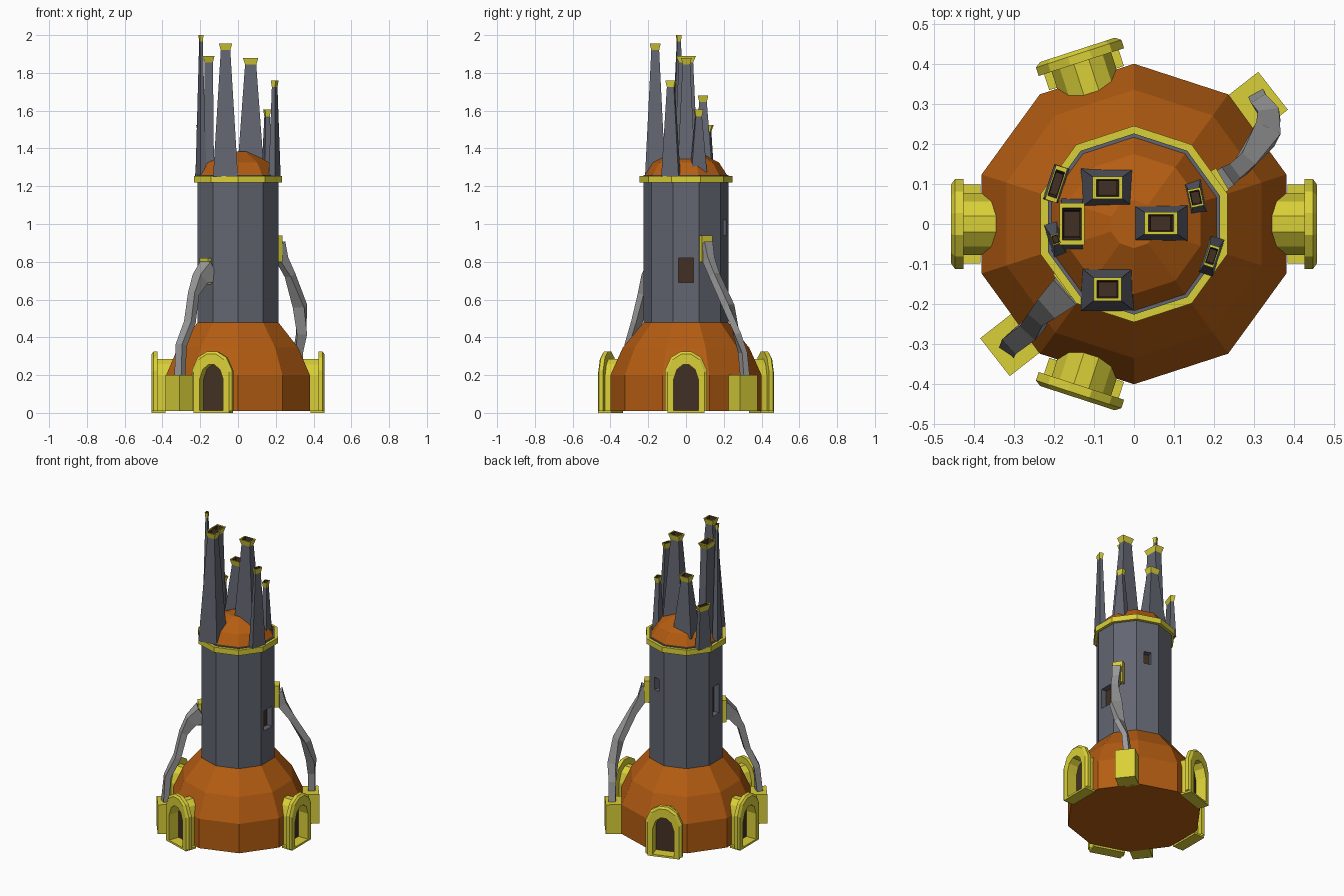
import bpy, bmesh, math
from mathutils import Vector

if "Cube" in bpy.data.objects:
    bpy.data.objects.remove(bpy.data.objects["Cube"])


def material(name, rgb):
    m = bpy.data.materials.new(name)
    m.diffuse_color = (*rgb, 1)
    m.use_nodes = True
    m.node_tree.nodes["Principled BSDF"].inputs["Base Color"].default_value = m.diffuse_color
    return m


ORANGE = material("burnt orange", (0.46, 0.11, 0.006))
YELLOW = material("brass yellow", (0.70, 0.63, 0.04))
SLATE = material("slate", (0.125, 0.132, 0.165))
GREY = material("steel grey", (0.33, 0.33, 0.33))
BROWN = material("dark brown", (0.055, 0.030, 0.018))


def loft(name, loops, mats, ids, closed=True, caps=(None, None)):
    """Joins successive loops; ids gives the material of each strip, caps of both ends."""
    bm = bmesh.new()
    rows = [[bm.verts.new(p) for p in loop] for loop in loops]
    n = len(rows[0])
    for a, b, i in zip(rows, rows[1:], ids):
        for k in range(n if closed else n - 1):
            j = (k + 1) % n
            bm.faces.new((a[k], a[j], b[j], b[k])).material_index = i
    for row, i in zip((rows[0], rows[-1]), caps):
        if i is not None:
            bm.faces.new(row).material_index = i
    bmesh.ops.recalc_face_normals(bm, faces=bm.faces)
    me = bpy.data.meshes.new(name)
    bm.to_mesh(me)
    bm.free()
    for m in mats:
        me.materials.append(m)
    ob = bpy.data.objects.new(name, me)
    bpy.context.collection.objects.link(ob)
    return ob


def ring(r, z, n=10):
    return [(r * math.cos(math.pi / 2 + 2 * math.pi * k / n),
             r * math.sin(math.pi / 2 + 2 * math.pi * k / n), z) for k in range(n)]


def rect(cx, cy, z, a, b, deg):
    """Rectangle of half sizes a, b turned about z."""
    c, s = math.cos(math.radians(deg)), math.sin(math.radians(deg))
    return [(cx + c * u - s * v, cy + s * u + c * v, z)
            for u, v in ((-a, -b), (a, -b), (a, b), (-a, b))]


def block(name, cx, cy, z0, z1, a, b, deg, mat):
    return loft(name, [rect(cx, cy, z0, a, b, deg), rect(cx, cy, z1, a, b, deg)],
                [mat], [0], caps=(0, 0))


# Ten-sided body
loft("base_dome", [ring(.40, .01), ring(.40, .20), ring(.335, .345), ring(.224, .48)],
     [ORANGE], [0] * 3, caps=(0, 0))
tower = loft("tower", [ring(.226, .47), ring(.226, 1.26)], [SLATE, BROWN], [0], caps=(0, 0))
loft("tower_band", [ring(.22, 1.22), ring(.245, 1.22), ring(.245, 1.255), ring(.22, 1.255)],
     [YELLOW], [0] * 3)
loft("roof", [ring(.223, 1.25), ring(.175, 1.325), ring(.06, 1.385)],
     [ORANGE], [0] * 2, caps=(0, 0))

# Recessed windows, cut into the tower: angle, half width, bottom, top
for deg, hw, z0, z1 in ((0, .04, .69, .82), (72, .022, .94, 1.02), (180, .032, .78, .97)):
    t = math.radians(deg)
    n, s = Vector((math.cos(t), math.sin(t), 0)), Vector((-math.sin(t), math.cos(t), 0))
    loops = [[n * r + s * u + Vector((0, 0, z)) for u, z in
              ((-hw, z0), (hw, z0), (hw, z1), (-hw, z1))] for r in (.18, .26)]
    cutter = loft("window_cutter", loops, [SLATE, BROWN], [0], caps=(1, 0))
    cutter.hide_render = True
    mod = tower.modifiers.new("window", 'BOOLEAN')
    mod.operation, mod.solver, mod.object = 'DIFFERENCE', 'EXACT', cutter
    dg = bpy.context.evaluated_depsgraph_get()
    dg.update()
    cut = bpy.data.meshes.new_from_object(tower.evaluated_get(dg))
    tower.modifiers.clear()
    tower.data = cut
    bpy.data.objects.remove(cutter)


# Arched doorways
def arch(deg, r, hw, top, z0=.01):
    t = math.radians(deg)
    c, s = math.cos(t), math.sin(t)
    half = [(1, 0), (1, .68), (.72, .9), (.25, 1)]
    pts = half + [(-u, v) for u, v in reversed(half)]
    return [(c * r - s * u * hw, s * r + c * u * hw, z0 + v * (top - z0)) for u, v in pts]


for k, deg in enumerate((0, 108, 180, 252)):
    sections = [(.30, .078, .285), (.425, .078, .285), (.425, .112, .325), (.447, .112, .325),
                (.457, .098, .312), (.457, .066, .255), (.388, .066, .255)]
    loft(f"doorway_{k + 1}", [arch(deg, *q) for q in sections], [YELLOW, BROWN],
         [0] * 6, closed=False, caps=(None, 1))
    t = math.radians(deg)
    block(f"door_sill_{k + 1}", .42 * math.cos(t), .42 * math.sin(t), 0, .012,
          .037, .098, deg, YELLOW)


# Hollow tapering chimneys with flared caps
def spire(name, x, y, deg, base, cap, z0, z1):
    def sec(z, f):
        return rect(x, y, z, cap[0] * f, cap[1] * f, deg)
    loft(name, [rect(x, y, z0, *base, deg), sec(z1 - .035, .72), sec(z1, 1),
                sec(z1, .76), sec(z1 - .03, .62), sec(z1 - .08, .6)],
         [SLATE, YELLOW, BROWN], [0, 1, 1, 2, 2], caps=(0, 2))


SPIRES = [  # x, y, turn, base half sizes, cap half sizes, bottom, top
    (-.155, 0, 0, (.028, .065), (.031, .053), 1.27, 1.89),
    (.067, .002, 0, (.068, .045), (.041, .028), 1.32, 1.88),
    (-.066, -.163, 0, (.066, .054), (.035, .029), 1.25, 1.955),
    (-.066, .09, 0, (.066, .048), (.037, .028), 1.30, 1.68),
    (.154, .066, 12, (.021, .042), (.016, .023), 1.27, 1.605),
    (.194, -.08, -18, (.018, .048), (.013, .027), 1.25, 1.76),
    (-.196, -.038, 18, (.017, .042), (.010, .013), 1.25, 2.0),
    (-.194, .10, -18, (.02, .046), (.015, .045), 1.25, 1.525),
]
for k, q in enumerate(SPIRES):
    spire(f"chimney_{k + 1}", *q)


# Bent pipes running from the tower to blocks at the foot
def pipe(name, path):
    pts = [Vector(p[:3]) for p in path]
    loops = []
    for i, p in enumerate(pts):
        d = (pts[min(i + 1, len(pts) - 1)] - pts[max(i - 1, 0)]).normalized()
        s = d.cross(Vector((0, 0, 1))).normalized()
        u = s.cross(d).normalized()
        w, h = path[i][3], path[i][4]
        loops.append([p + s * (a * w) + u * (b * h)
                      for a, b in ((-1, -1), (1, -1), (1, 1), (-1, 1))])
    loft(name, loops, [GREY], [0] * (len(path) - 1), caps=(0, 0))


pipe("right_pipe", [(.20, .095, .88, .027, .05), (.235, .12, .81, .022, .026),
                    (.275, .15, .73, .022, .02), (.328, .225, .565, .034, .019),
                    (.337, .27, .42, .027, .017), (.318, .30, .32, .021, .016),
                    (.31, .315, .16, .021, .018)])
pipe("left_pipe", [(-.15, -.15, .75, .042, .06), (-.20, -.195, .71, .032, .034),
                   (-.235, -.225, .63, .023, .02), (-.255, -.26, .48, .026, .018),
                   (-.30, -.295, .36, .025, .018), (-.31, -.31, .16, .022, .018)])
block("right_pipe_plate", .200, .10, .80, .94, .024, .032, 30, YELLOW)
block("left_pipe_plate", -.163, -.141, .68, .82, .022, .036, 218, YELLOW)
for name, sgn in (("right_pipe_foot", 1), ("left_pipe_foot", -1)):
    block(name, sgn * .303, sgn * .298, .01, .20, .056, .06, 38, YELLOW)
